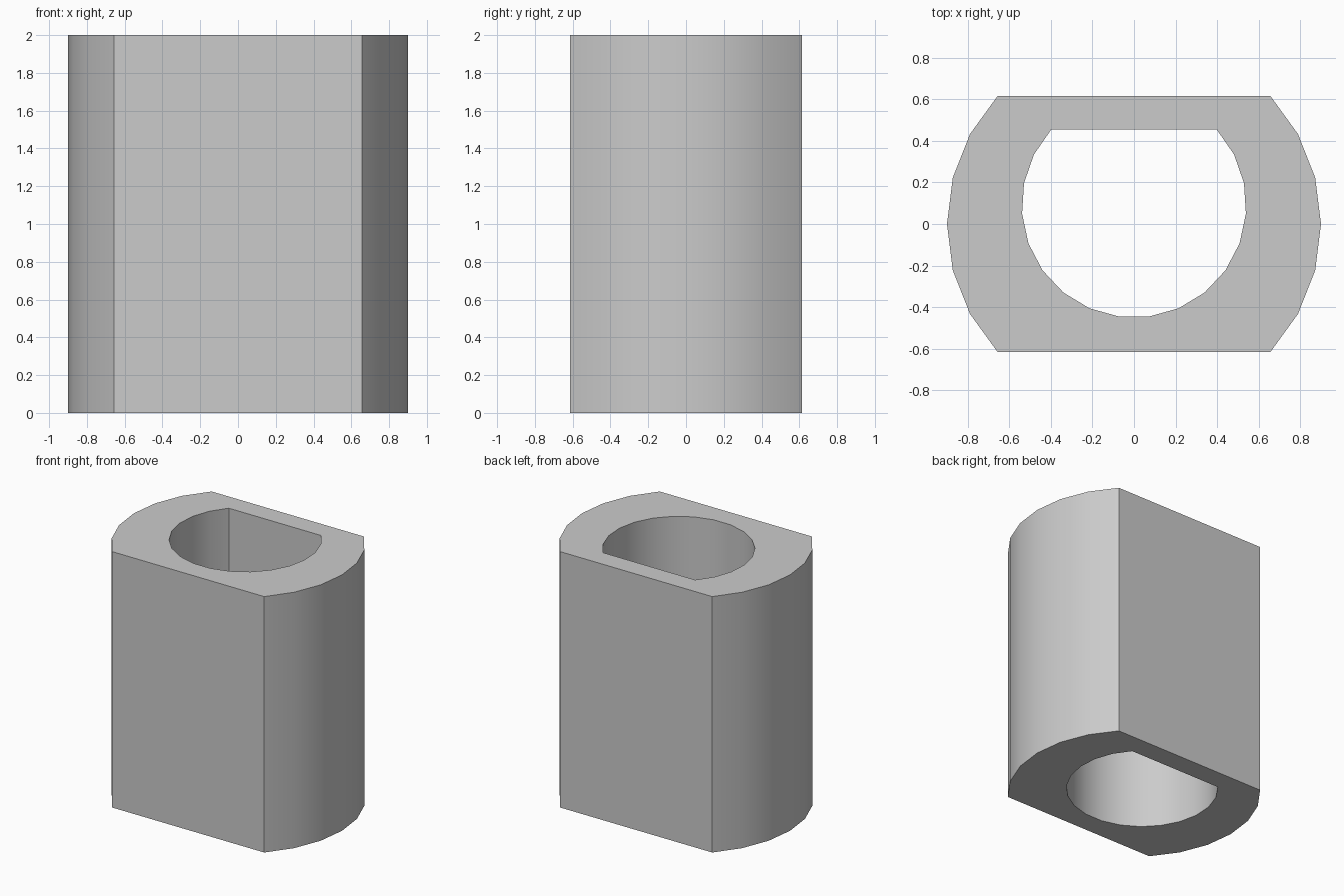
import bpy, bmesh
from math import asin, cos, sin, pi

if "Cube" in bpy.data.objects:
    bpy.data.objects.remove(bpy.data.objects["Cube"], do_unlink=True)

HEIGHT = 2.0


def arc(radius, centre_y, start, end, segments):
    """Points of a circular arc, both ends included."""
    angles = [start + (end - start) * i / segments for i in range(segments + 1)]
    return [(radius * cos(a), centre_y + radius * sin(a)) for a in angles]


# Outer profile: a circle with flats at front and back
outer_r, flat_y = 0.9, 0.615
a = asin(flat_y / outer_r)
outer = arc(outer_r, 0, -a, a, 6) + arc(outer_r, 0, pi - a, pi + a, 6)

# Bore profile: a circle with one flat at the back
bore_r, bore_y, bore_flat = 0.54, 0.09, 0.455
b = asin((bore_flat - bore_y) / bore_r)
bore = arc(bore_r, bore_y, pi - b, 2 * pi + b, 17)

# Walls from each profile, then caps filled between the two loops
bm = bmesh.new()
caps = ([], [])
for profile in (outer, bore):
    low, high = [[bm.verts.new((x, y, z)) for x, y in profile]
                 for z in (0, HEIGHT)]
    for i in range(len(profile)):
        j = (i + 1) % len(profile)
        bm.faces.new((low[i], low[j], high[j], high[i]))
        caps[0].append(bm.edges.get((low[i], low[j])))
        caps[1].append(bm.edges.get((high[i], high[j])))
for edges, side in zip(caps, (-1, 1)):
    bmesh.ops.triangle_fill(bm, edges=edges, use_beauty=True,
                            normal=(0, 0, side))
bmesh.ops.recalc_face_normals(bm, faces=bm.faces)

mesh = bpy.data.meshes.new("flat_sided_sleeve")
bm.to_mesh(mesh)
bm.free()
sleeve = bpy.data.objects.new("flat_sided_sleeve", mesh)
bpy.context.collection.objects.link(sleeve)

# Plain grey material
grey = bpy.data.materials.new("light_grey")
grey.use_nodes = True
colour = (0.6, 0.6, 0.6, 1)
grey.diffuse_color = colour
grey.node_tree.nodes["Principled BSDF"].inputs["Base Color"].default_value = colour
mesh.materials.append(grey)

# Smooth round walls, crisp corners
bpy.ops.object.select_all(action="DESELECT")
sleeve.select_set(True)
bpy.context.view_layer.objects.active = sleeve
bpy.ops.object.shade_smooth_by_angle(angle=pi / 6)
